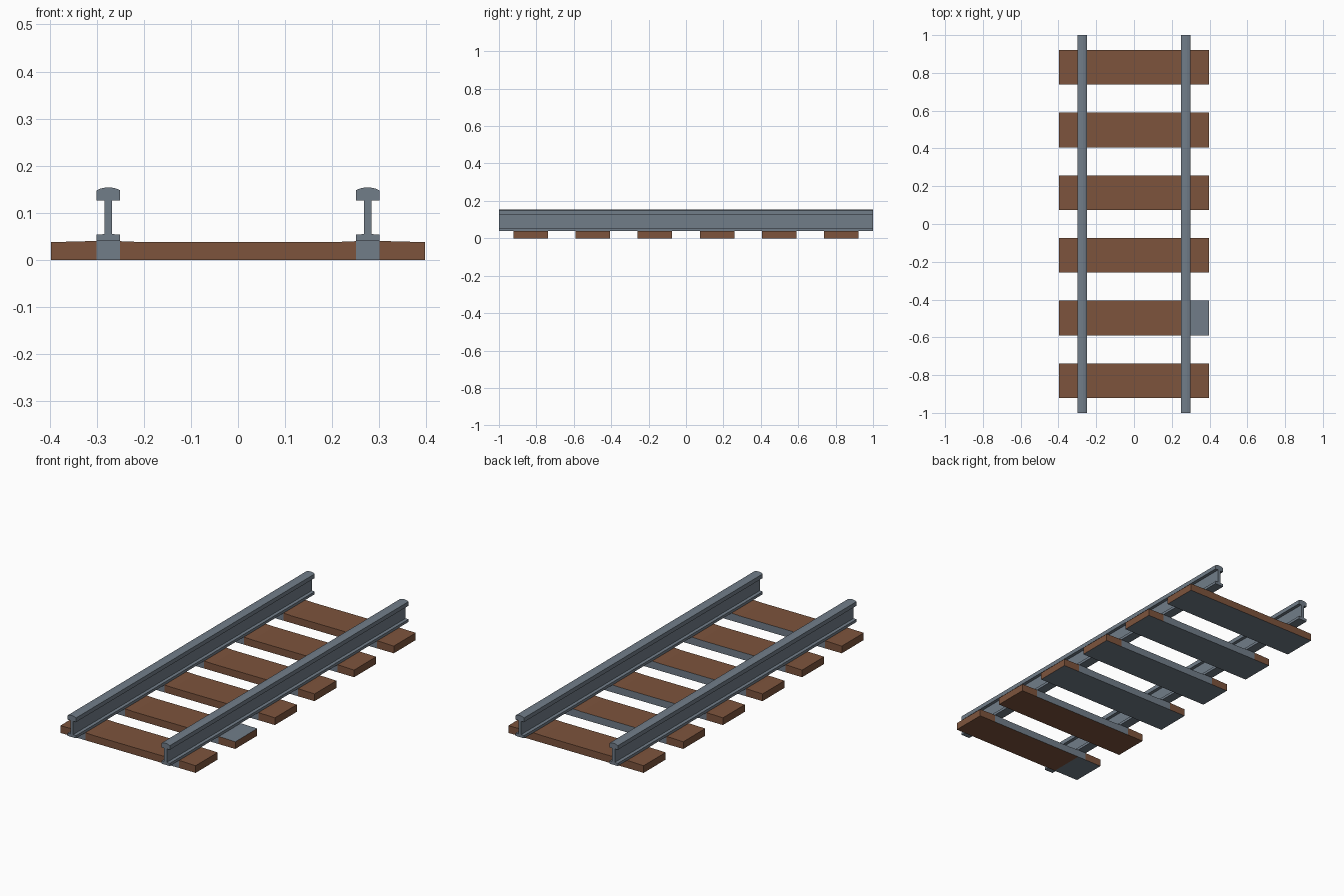
import bpy, bmesh

if "Cube" in bpy.data.objects:
    bpy.data.objects.remove(bpy.data.objects["Cube"])


def material(name, rgb):
    m = bpy.data.materials.new(name)
    m.diffuse_color = (*rgb, 1)
    m.use_nodes = True
    m.node_tree.nodes["Principled BSDF"].inputs["Base Color"].default_value = m.diffuse_color
    return m


wood = material("wood_brown", (0.205, 0.088, 0.046))
steel = material("steel_grey", (0.165, 0.205, 0.25))


def loft(name, rings, mats, pick=None):
    """Closed solid through a list of equal-length point rings."""
    bm = bmesh.new()
    vs = [[bm.verts.new(p) for p in r] for r in rings]
    n = len(rings[0])
    for a, b in zip(vs, vs[1:]):
        for j in range(n):
            k = (j + 1) % n
            f = bm.faces.new((a[j], a[k], b[k], b[j]))
            if pick:
                f.material_index = pick(j, (a[0].co.x + b[0].co.x) / 2)
    bm.faces.new(vs[0][::-1])
    bm.faces.new(vs[-1])
    bmesh.ops.recalc_face_normals(bm, faces=bm.faces[:])
    me = bpy.data.meshes.new(name)
    bm.to_mesh(me)
    bm.free()
    for m in mats:
        me.materials.append(m)
    ob = bpy.data.objects.new(name, me)
    bpy.context.collection.objects.link(ob)
    return ob


# Rails: I-shaped section with a crowned head
half = [(0.025, 0.040), (0.025, 0.054), (0.008, 0.055), (0.008, 0.126),
        (0.025, 0.126), (0.025, 0.148), (0.016, 0.152), (0.006, 0.154)]
section = half + [(-x, z) for x, z in reversed(half)]
for side, cx in (("left", -0.275), ("right", 0.275)):
    loft(side + "_rail", [[(cx + x, y, z) for x, z in section] for y in (-1, 1)], [steel])

# Sleepers: thin planks, slightly raised under the rails, with grey patches
right = [(0.20, 0.038), (0.25, 0.040), (0.30, 0.040), (0.32, 0.040), (0.397, 0.038)]
stations = [(-x, h) for x, h in reversed(right)] + right


def patch_rule(i):
    def pick(side, x):
        under_rail = 0.25 < abs(x) < 0.30
        return int((
            i >= 2 or (i == 0 and x < -0.25),   # underside
            i < 5 and abs(x) < 0.30,            # back
            i == 1 and x > 0.25,                # top
            under_rail,                         # front
        )[side])
    return pick


for i in range(6):
    y = (i - 2.5) * 0.332
    y0, y1 = y - 0.092, y + 0.092
    loft(f"sleeper_{i + 1}",
         [[(x, y0, 0), (x, y1, 0), (x, y1, h), (x, y0, h)] for x, h in stations],
         [wood, steel], patch_rule(i))
